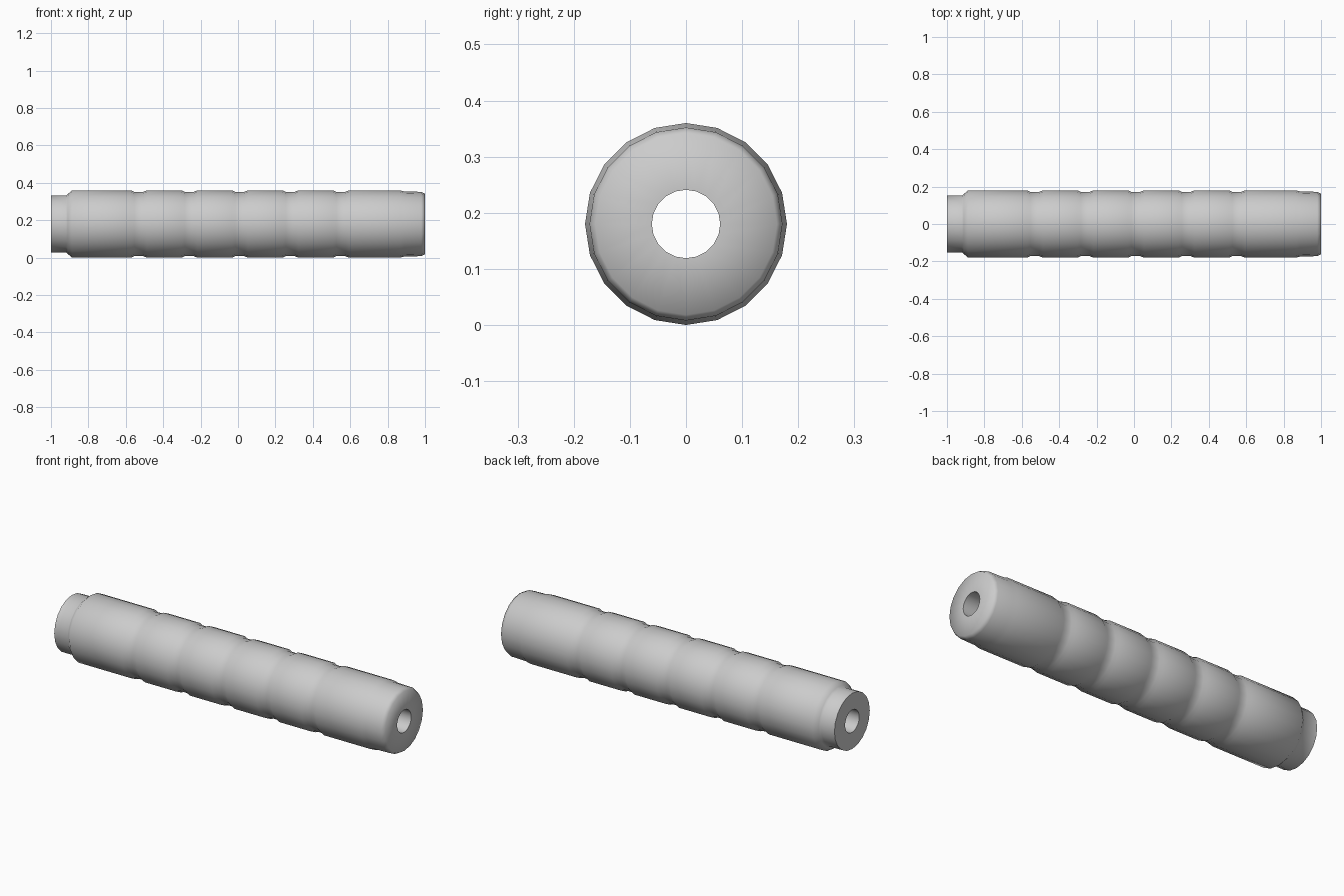
import bpy, bmesh, math

if "Cube" in bpy.data.objects:
    bpy.data.objects.remove(bpy.data.objects["Cube"])

SIDES = 20
R = 0.18          # main grip radius
AXIS_Z = 0.18

# Outer profile (x, radius): stepped neck, grip body, finger grooves, pommel end
profile = [(-1.0, 0.061), (-1.0, 0.152), (-0.92, 0.152), (-0.91, 0.160), (-0.888, R)]
for i in range(5):
    x = -0.53 + 0.27 * i
    profile += [(x - 0.043, R), (x - 0.024, 0.172), (x + 0.024, 0.172), (x + 0.043, R)]
profile += [(0.866, R), (0.89, 0.174), (0.98, 0.172), (1.0, 0.162), (1.0, 0.061)]

# Revolve the closed profile around the x axis; the last strip is the bore
bm = bmesh.new()
rings = []
for x, r in profile:
    rings.append([bm.verts.new((x,
                                r * math.sin(2 * math.pi * k / SIDES),
                                AXIS_Z + r * math.cos(2 * math.pi * k / SIDES)))
                  for k in range(SIDES)])
for i, a in enumerate(rings):
    b = rings[(i + 1) % len(rings)]
    for k in range(SIDES):
        n = (k + 1) % SIDES
        bm.faces.new((a[k], a[n], b[n], b[k]))
bmesh.ops.recalc_face_normals(bm, faces=bm.faces)

mesh = bpy.data.meshes.new("grip_tube")
bm.to_mesh(mesh)
bm.free()
grip = bpy.data.objects.new("grip_tube", mesh)
bpy.context.collection.objects.link(grip)

# Smooth body with crisp bore and neck edges
bpy.context.view_layer.objects.active = grip
grip.select_set(True)
bpy.ops.object.shade_smooth_by_angle(angle=math.radians(75))
